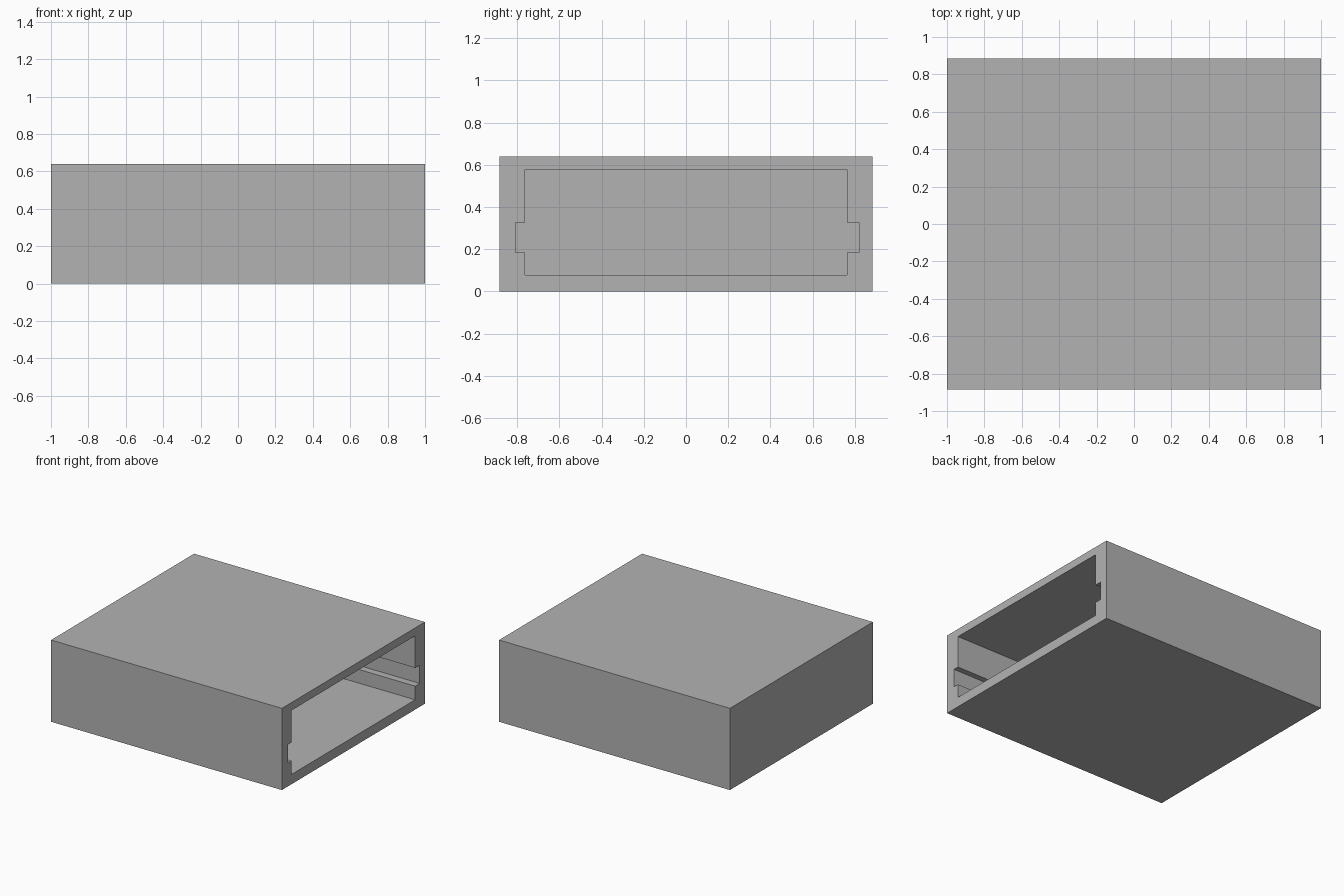
import bpy
import bmesh

default = bpy.data.objects.get("Cube")
if default:
    bpy.data.objects.remove(default, do_unlink=True)

# Single plain grey
grey = bpy.data.materials.new("plain_grey")
grey.use_nodes = True
colour = (0.45, 0.45, 0.45, 1)
grey.diffuse_color = colour
grey.node_tree.nodes["Principled BSDF"].inputs["Base Color"].default_value = colour


def prism(name, profile, x_start, x_end):
    """Extrude a closed (y, z) profile along x."""
    bm = bmesh.new()
    face = bm.faces.new([bm.verts.new((x_start, y, z)) for y, z in profile])
    result = bmesh.ops.extrude_face_region(bm, geom=[face])
    moved = [v for v in result["geom"] if isinstance(v, bmesh.types.BMVert)]
    bmesh.ops.translate(bm, verts=moved, vec=(x_end - x_start, 0, 0))
    bmesh.ops.recalc_face_normals(bm, faces=bm.faces)
    mesh = bpy.data.meshes.new(name)
    bm.to_mesh(mesh)
    bm.free()
    mesh.materials.append(grey)
    obj = bpy.data.objects.new(name, mesh)
    bpy.context.collection.objects.link(obj)
    return obj


# Outer block of the sleeve
half_width, height = 0.885, 0.64
housing = prism("housing", [(-half_width, 0), (half_width, 0),
                            (half_width, height), (-half_width, height)], -1, 1)

# Cavity with a guide groove in each side wall, open at the +x end
floor, ceiling = 0.077, 0.578
groove_low, groove_high = 0.184, 0.327
wall, groove_right, groove_left = 0.764, 0.82, -0.808
cavity_profile = [
    (-wall, floor), (wall, floor),
    (wall, groove_low), (groove_right, groove_low),
    (groove_right, groove_high), (wall, groove_high),
    (wall, ceiling), (-wall, ceiling),
    (-wall, groove_high), (groove_left, groove_high),
    (groove_left, groove_low), (-wall, groove_low),
]
back_wall = 0.1
cavity = prism("cavity_cutter", cavity_profile, -1 + back_wall, 1.1)
cavity.hide_render = True

# Cut the cavity out, then discard the cutter
cut = housing.modifiers.new("cavity", 'BOOLEAN')
cut.operation = 'DIFFERENCE'
cut.solver = 'EXACT'
cut.object = cavity
bpy.context.view_layer.objects.active = housing
housing.select_set(True)
bpy.ops.object.modifier_apply(modifier=cut.name)
bpy.data.objects.remove(cavity, do_unlink=True)
